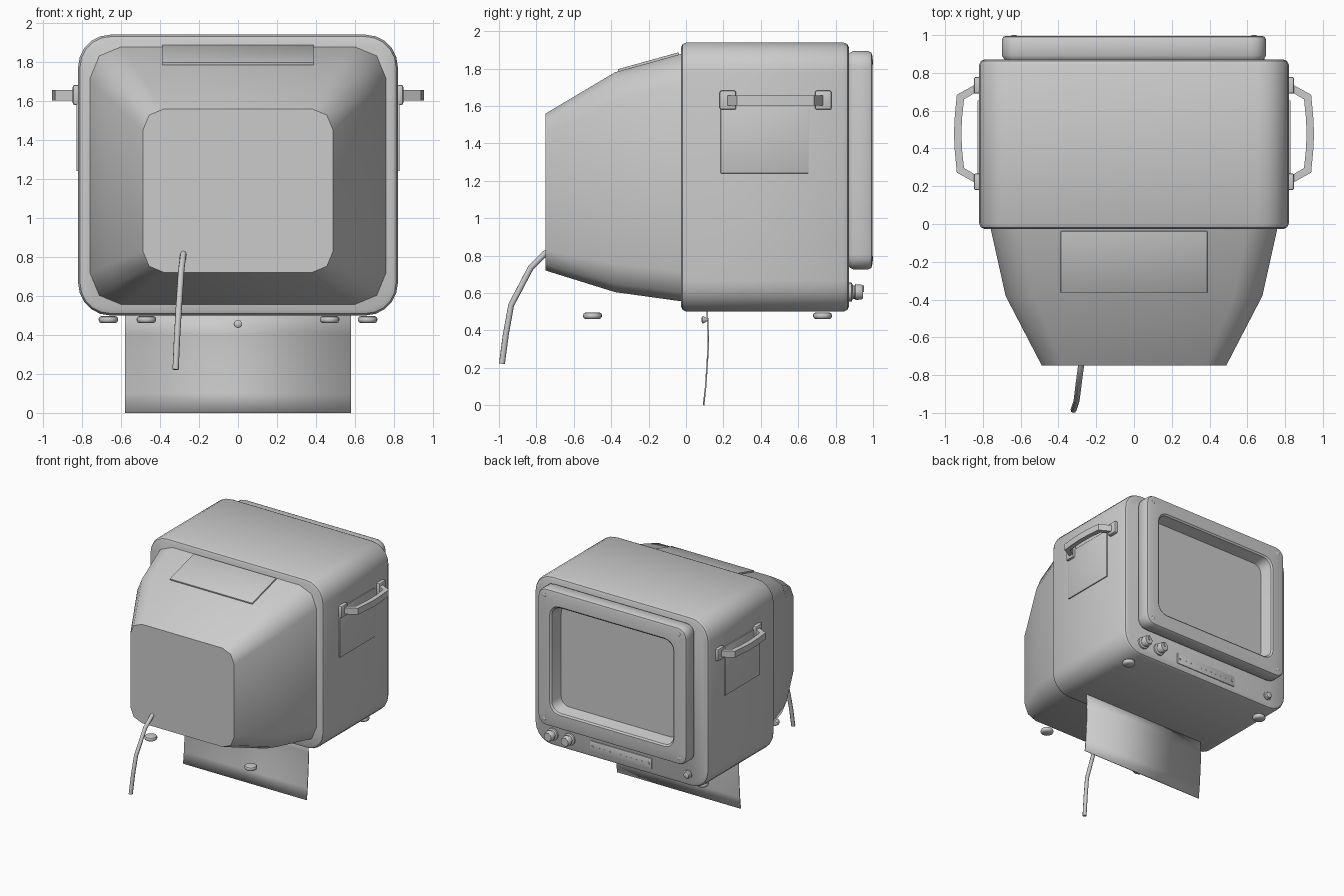
import bpy, bmesh, math
from mathutils import Vector, Matrix

if "Cube" in bpy.data.objects:
    bpy.data.objects.remove(bpy.data.objects["Cube"])

grey = bpy.data.materials.new("plain_grey")
grey.diffuse_color = (0.6, 0.6, 0.6, 1)
grey.use_nodes = True
grey.node_tree.nodes["Principled BSDF"].inputs["Base Color"].default_value = grey.diffuse_color


def finish(name, bm, angle=35):
    bmesh.ops.recalc_face_normals(bm, faces=bm.faces)
    me = bpy.data.meshes.new(name)
    bm.to_mesh(me)
    bm.free()
    me.materials.append(grey)
    ob = bpy.data.objects.new(name, me)
    bpy.context.collection.objects.link(ob)
    bpy.ops.object.select_all(action='DESELECT')
    ob.select_set(True)
    bpy.context.view_layer.objects.active = ob
    bpy.ops.object.shade_smooth_by_angle(angle=math.radians(angle))
    return ob


def loft(name, sections, segs, angle=35):
    """Skin rounded rectangles (y, half width, z low, z high, corner radius)."""
    bm = bmesh.new()
    rings = []
    for y, hx, z0, z1, r in sections:
        ring = []
        corners = [(hx - r, z1 - r), (r - hx, z1 - r), (r - hx, z0 + r), (hx - r, z0 + r)]
        for q, (cx, cz) in enumerate(corners):
            for k in range(segs + 1):
                a = (q + k / segs) * math.pi / 2
                ring.append(bm.verts.new((cx + r * math.cos(a), y, cz + r * math.sin(a))))
        rings.append(ring)
    n = len(rings[0])
    for a, b in zip(rings, rings[1:]):
        for i in range(n):
            bm.faces.new((a[i], a[(i + 1) % n], b[(i + 1) % n], b[i]))
    bm.faces.new(rings[0])
    bm.faces.new(rings[-1])
    return finish(name, bm, angle)


def box(name, lo, hi, bevel=0.0):
    lo, hi = Vector(lo), Vector(hi)
    bm = bmesh.new()
    bmesh.ops.create_cube(bm, size=1, matrix=Matrix.Translation((lo + hi) / 2)
                          @ Matrix.Diagonal((*(hi - lo), 1)))
    if bevel:
        bmesh.ops.bevel(bm, geom=bm.edges[:], offset=bevel, segments=2,
                        profile=0.5, affect='EDGES')
    return finish(name, bm)


def turned(name, profile, origin, axis, segs=20):
    """Turn (radius, height) points round an axis that starts at origin."""
    rot = Vector((0, 0, 1)).rotation_difference(Vector(axis)).to_matrix()
    bm = bmesh.new()
    rings = []
    for r, h in profile:
        ring = []
        for k in range(segs):
            a = 2 * math.pi * k / segs
            p = rot @ Vector((r * math.cos(a), r * math.sin(a), h)) + Vector(origin)
            ring.append(bm.verts.new(p))
        rings.append(ring)
    for a, b in zip(rings, rings[1:]):
        for i in range(segs):
            bm.faces.new((a[i], a[(i + 1) % segs], b[(i + 1) % segs], b[i]))
    bm.faces.new(rings[0])
    bm.faces.new(rings[-1])
    return finish(name, bm)


# Main case with softened rims
loft("case", [(-0.027, 0.79, 0.53, 1.91, 0.14), (-0.018, 0.81, 0.51, 1.93, 0.155),
              (0.003, 0.82, 0.5, 1.94, 0.165), (0.842, 0.82, 0.5, 1.94, 0.165),
              (0.863, 0.81, 0.51, 1.93, 0.155), (0.872, 0.79, 0.53, 1.91, 0.14)], 5, 40)

# Tapered tube housing
loft("tube_housing", [(-0.02, 0.76, 0.555, 1.88, 0.16), (-0.38, 0.68, 0.605, 1.78, 0.15),
                      (-0.75, 0.488, 0.72, 1.56, 0.11)], 2, 50)

# Bezel that folds inward to the recessed screen
loft("bezel_and_screen", [
    (0.865, 0.68, 0.75, 1.875, 0.06), (0.877, 0.69, 0.735, 1.885, 0.07),
    (0.892, 0.70, 0.727, 1.893, 0.08), (0.975, 0.70, 0.727, 1.893, 0.08),
    (0.991, 0.692, 0.735, 1.885, 0.072), (0.996, 0.675, 0.752, 1.868, 0.06),
    (0.996, 0.585, 0.85, 1.77, 0.09), (0.985, 0.572, 0.863, 1.757, 0.08),
    (0.89, 0.55, 0.885, 1.735, 0.07)], 4)

# Bezel corner screws
for x in (-0.635, 0.635):
    for z in (0.785, 1.835):
        turned("bezel_screw", [(0.016, -0.01), (0.016, 0.003), (0.01, 0.006)],
               (x, 0.994, z), (0, 1, 0), 12)

# Control knobs and the small button
for x in (0.64, 0.48):
    turned("control_knob", [(0.05, 0), (0.05, 0.018), (0.036, 0.024), (0.036, 0.034),
                            (0.042, 0.038), (0.04, 0.07), (0.034, 0.078)],
           (x, 0.868, 0.605), (0, 1, 0))
    box("knob_pointer", (x - 0.006, 0.94, 0.605), (x + 0.006, 0.951, 0.64))
turned("power_button", [(0.036, 0), (0.036, 0.012), (0.027, 0.016), (0.024, 0.03), (0.014, 0.035)],
       (-0.63, 0.868, 0.6), (0, 1, 0), 16)

# Control strip with end screws and marker dots
box("control_strip", (-0.29, 0.866, 0.555), (0.29, 0.879, 0.645), 0.003)
for x in (-0.265, 0.265):
    turned("strip_screw", [(0.01, 0), (0.008, 0.006)], (x, 0.878, 0.6), (0, 1, 0), 10)
for i in range(9):
    turned("strip_dot", [(0.005, 0), (0.004, 0.003)], (-0.2 + i * 0.05, 0.878, 0.6), (0, 1, 0), 8)

# Side plates, handle mounts and bent handles
for s in (-1, 1):
    def span(a, b):
        return (min(s * a, s * b), max(s * a, s * b))
    x0, x1 = span(0.81, 0.829)
    box("side_plate", (x0, 0.185, 1.24), (x1, 0.655, 1.655), 0.003)
    x0, x1 = span(0.81, 0.848)
    for y0, y1 in ((0.18, 0.268), (0.69, 0.778)):
        box("handle_mount", (x0, y0, 1.58), (x1, y1, 1.682), 0.01)
    outer = [(0.835, 0.215), (0.938, 0.272), (0.95, 0.4), (0.953, 0.478),
             (0.95, 0.556), (0.938, 0.684), (0.835, 0.741)]
    inner = [(0.835, 0.258), (0.9, 0.296), (0.911, 0.4), (0.913, 0.478),
             (0.911, 0.556), (0.9, 0.66), (0.835, 0.698)]
    bm = bmesh.new()
    rings = [[bm.verts.new((s * x, y, z)) for (x, y), z in
              ((o, 1.603), (o, 1.657), (i, 1.657), (i, 1.603))] for o, i in zip(outer, inner)]
    for a, b in zip(rings, rings[1:]):
        for k in range(4):
            bm.faces.new((a[k], a[(k + 1) % 4], b[(k + 1) % 4], b[k]))
    bm.faces.new(rings[0])
    bm.faces.new(rings[-1])
    finish("handle", bm, 25)

# Label plate lying on the sloped top of the housing
label = box("top_label", (-0.388, -0.168, -0.01), (0.388, 0.168, 0.008), 0.002)
label.location = (0, -0.2, 1.834)
label.rotation_euler = (math.atan2(0.1, 0.36), 0, 0)

# Feet: the narrow pair under the housing, the wide pair under the case
for x, y in ((0.47, -0.5), (0.665, 0.73)):
    for s in (-1, 1):
        turned("foot", [(0.036, 0), (0.046, 0.006), (0.05, 0.014), (0.05, 0.024),
                        (0.046, 0.032), (0.036, 0.036)], (s * x, y, 0.46), (0, 0, 1))

# Hanging curved sheet and its fixing stud
bm = bmesh.new()
path = [(0.113, 0.51), (0.118, 0.4), (0.118, 0.3), (0.112, 0.2), (0.105, 0.1), (0.094, 0.0)]
rows = [[bm.verts.new((x, y, z)) for x in (-0.58, 0.58)] for y, z in path]
for a, b in zip(rows, rows[1:]):
    bm.faces.new((a[0], a[1], b[1], b[0]))
sheet = finish("hanging_sheet", bm)
thick = sheet.modifiers.new("thickness", 'SOLIDIFY')
thick.thickness = 0.008
thick.offset = 0
turned("sheet_stud", [(0.01, 0), (0.02, 0.006), (0.019, 0.012), (0.008, 0.03)],
       (0, 0.083, 0.457), (0, 1, 0), 14)

# Power cable
curve = bpy.data.curves.new("power_cable", 'CURVE')
curve.dimensions = '3D'
curve.bevel_depth = 0.016
curve.bevel_resolution = 2
curve.use_fill_caps = True
pts = [(-0.278, -0.72, 0.83), (-0.281, -0.755, 0.81), (-0.291, -0.83, 0.735),
       (-0.304, -0.935, 0.535), (-0.313, -0.963, 0.38), (-0.32, -0.984, 0.222)]
spline = curve.splines.new('POLY')
spline.points.add(len(pts) - 1)
for p, co in zip(spline.points, pts):
    p.co = (*co, 1)
spline.use_smooth = True
curve.materials.append(grey)
bpy.context.collection.objects.link(bpy.data.objects.new("power_cable", curve))
